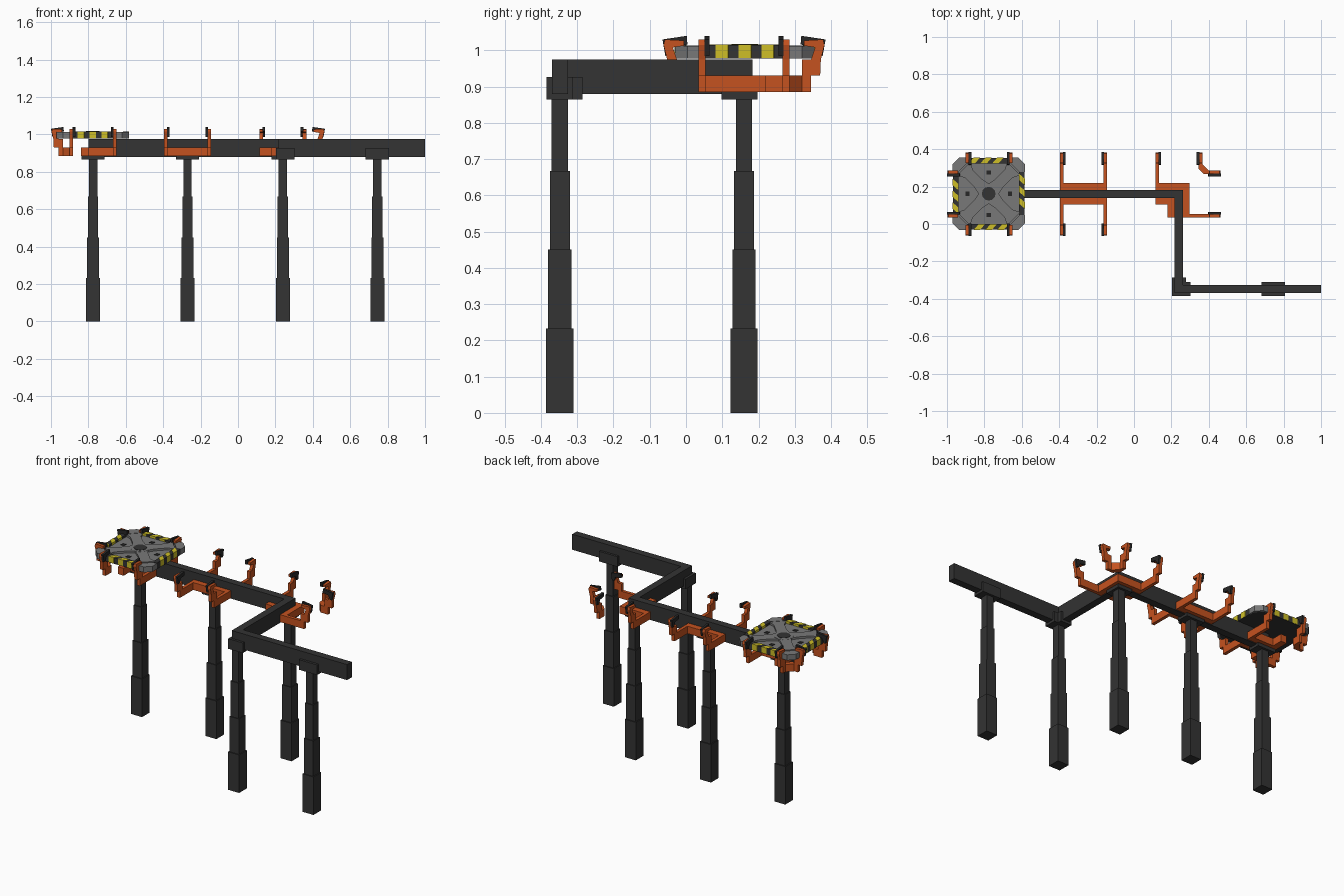
import bpy, bmesh, math
from mathutils import Vector

if "Cube" in bpy.data.objects:
    bpy.data.objects.remove(bpy.data.objects["Cube"])


def material(name, r, g, b):
    m = bpy.data.materials.new(name)
    m.diffuse_color = (r, g, b, 1)
    m.use_nodes = True
    m.node_tree.nodes["Principled BSDF"].inputs["Base Color"].default_value = m.diffuse_color
    return m


DARK = material("dark steel", 0.033, 0.033, 0.033)
RUBBER = material("black rubber", 0.02, 0.02, 0.02)
ORANGE = material("orange paint", 0.56, 0.085, 0.014)
GREY = material("grey metal", 0.19, 0.19, 0.19)
YELLOW = material("yellow paint", 0.62, 0.52, 0.02)


def prism(name, pts, vec, mat):
    """Extrude a 3D polygon along a vector."""
    bm = bmesh.new()
    vec = Vector(vec)
    low = [bm.verts.new(p) for p in pts]
    top = [bm.verts.new(Vector(p) + vec) for p in pts]
    n = len(pts)
    bm.faces.new(low)
    bm.faces.new(top[::-1])
    for i in range(n):
        bm.faces.new((low[i], low[(i + 1) % n], top[(i + 1) % n], top[i]))
    bmesh.ops.recalc_face_normals(bm, faces=bm.faces)
    me = bpy.data.meshes.new(name)
    bm.to_mesh(me)
    bm.free()
    me.materials.append(mat)
    ob = bpy.data.objects.new(name, me)
    bpy.context.collection.objects.link(ob)
    return ob


def slab(name, pts, z0, z1, mat):
    return prism(name, [(x, y, z0) for x, y in pts], (0, 0, z1 - z0), mat)


def box(name, x0, x1, y0, y1, z0, z1, mat):
    return slab(name, [(x0, y0), (x1, y0), (x1, y1), (x0, y1)], z0, z1, mat)


# Zigzag beam
box("long_beam", -0.80, 0.262, 0.138, 0.183, 0.88, 0.975, DARK)
box("cross_beam", 0.217, 0.262, -0.37, 0.138, 0.88, 0.975, DARK)
box("short_beam", 0.262, 1.0, -0.37, -0.325, 0.88, 0.975, DARK)


# Telescopic legs with caps that follow the beam directions
def leg(x, y, dirs):
    for z0, z1, h in ((0, .233, .0375), (.233, .45, .032), (.45, .667, .0275), (.667, .87, .0225)):
        box("leg_section", x - h, x + h, y - h, y + h, z0, z1, DARK)
    for dx, dy in dirs:
        xs = sorted((x - (.037 * dx or .037), x + (.062 * dx or .037)))
        ys = sorted((y - (.037 * dy or .037), y + (.062 * dy or .037)))
        box("leg_cap", *xs, *ys, 0.865, 0.927, DARK)


leg(-0.775, 0.16, [(1, 0), (-1, 0)])
leg(-0.27, 0.16, [(1, 0), (-1, 0)])
leg(0.24, 0.16, [(-1, 0), (0, -1)])
leg(0.24, -0.348, [(1, 0), (0, 1)])
leg(0.745, -0.348, [(1, 0), (-1, 0)])

# Hooked arm profile and its rubber tip (distance from centre, height)
HOOK = [(.185, .885), (.185, .93), (.21, .93), (.212, .975), (.222, 1.015), (.218, 1.03),
        (.165, 1.027), (.165, 1.013), (.196, 1.008), (.185, .975), (.16, .975), (.16, .93)]
TIP = [(.205, .985), (.217, .985), (.225, 1.03), (.158, 1.04), (.156, 1.016), (.194, 1.01)]


def arm(cx, cy, ux, uy, side, start):
    """Arm reaching along (ux, uy), offset to one side; the tip is on the inner side."""
    lx, ly = abs(uy) * side, abs(ux) * side

    def place(poly, off):
        return [(cx + ux * d + lx * off, cy + uy * d + ly * off, z) for d, z in poly]
    prism("clamp_arm", place([(start, .885)] + HOOK + [(start, .93)], .106),
          (lx * .02, ly * .02, 0), ORANGE)
    prism("clamp_tip", place(TIP, .095), (lx * .014, ly * .014, 0), RUBBER)


def corner(cx, cy, sx, sy):
    """Angled piece joining two neighbouring arms."""
    pts = [(.106, .135), (.106, .16), (.126, .16), (.16, .126), (.16, .106), (.135, .106)]
    slab("clamp_corner", [(cx + sx * a, cy + sy * b) for a, b in pts], .885, .93, ORANGE)


# Middle clamp
box("clamp_plate", -.396, -.144, .103, .22, .885, .93, ORANGE)
for uy in (1, -1):
    for s in (1, -1):
        arm(-0.27, 0.16, 0, uy, s, 0.05)

# End clamp under the platform
box("clamp_plate", -.84, -.649, .103, .22, .885, .93, ORANGE)
box("clamp_end_plate", -.84, -.80, .034, .286, .885, .93, ORANGE)
for uy in (1, -1):
    arm(-0.775, 0.16, 0, uy, 1, 0.05)
    arm(-0.775, 0.16, 0, uy, -1, 0.13)
    arm(-0.775, 0.16, -1, 0, uy, 0.13)
    corner(-0.775, 0.16, -1, uy)

# Corner clamp
slab("clamp_corner_plate", [(.114, .103), (.178, .103), (.178, .034), (.297, .034),
                            (.297, .22), (.114, .22)], .885, .93, ORANGE)
arm(0.24, 0.16, 0, 1, -1, 0.05)
arm(0.24, 0.16, 1, 0, -1, 0.05)
arm(0.24, 0.16, 0, 1, 1, 0.14)
arm(0.24, 0.16, 1, 0, 1, 0.14)
corner(0.24, 0.16, 1, 1)

# Platform
PX, PY = -0.777, 0.162


def turned(pts, k):
    a = math.radians(k)
    c, s = math.cos(a), math.sin(a)
    return [(PX + c * x - s * y, PY + s * x + c * y) for x, y in pts]


H, C = 0.185, 0.145
octagon = [(H, -C), (H, C), (C, H), (-C, H), (-H, C), (-H, -C), (-C, -H), (C, -H)]
slab("platform_base", turned(octagon, 0), .977, .99, DARK)
slab("platform_deck", turned(octagon, 0), .99, 1.002, GREY)
for k in range(0, 360, 90):
    # diagonal rib and corner block
    slab("platform_rib", turned([(0, -.045), (.08, -.03), (.15, -.03), (.19, -.05),
                                 (.19, .05), (.15, .03), (.08, .03), (0, .045)], k + 45),
         1.0, 1.014, GREY)
    slab("platform_corner", turned([(.193, .115), (.193, .158), (.158, .193),
                                    (.115, .193), (.115, .165), (.165, .115)], k),
         .978, 1.012, GREY)
    # hazard-striped edge bar
    slab("edge_bar", turned([(.162, -.115), (.192, -.115), (.192, .115), (.162, .115)], k),
         .977, 1.0145, DARK)
    for t in (-.08, -.017, .046):
        slab("edge_stripe", turned([(.161, t + .028), (.1935, t), (.1935, t + .034),
                                    (.161, t + .062)], k), .979, 1.016, YELLOW)
    # small deck vent
    slab("deck_vent", turned([(.103, -.012), (.125, -.012), (.125, .012), (.103, .012)], k),
         1.0, 1.005, RUBBER)
# Central port
ring = [(math.cos(i * math.pi / 6), math.sin(i * math.pi / 6)) for i in range(12)]
slab("centre_ring", turned([(x * .055, y * .055) for x, y in ring], 0), 1.0, 1.015, GREY)
slab("centre_port", turned([(x * .037, y * .037) for x, y in ring], 0), 1.0, 1.017, DARK)
